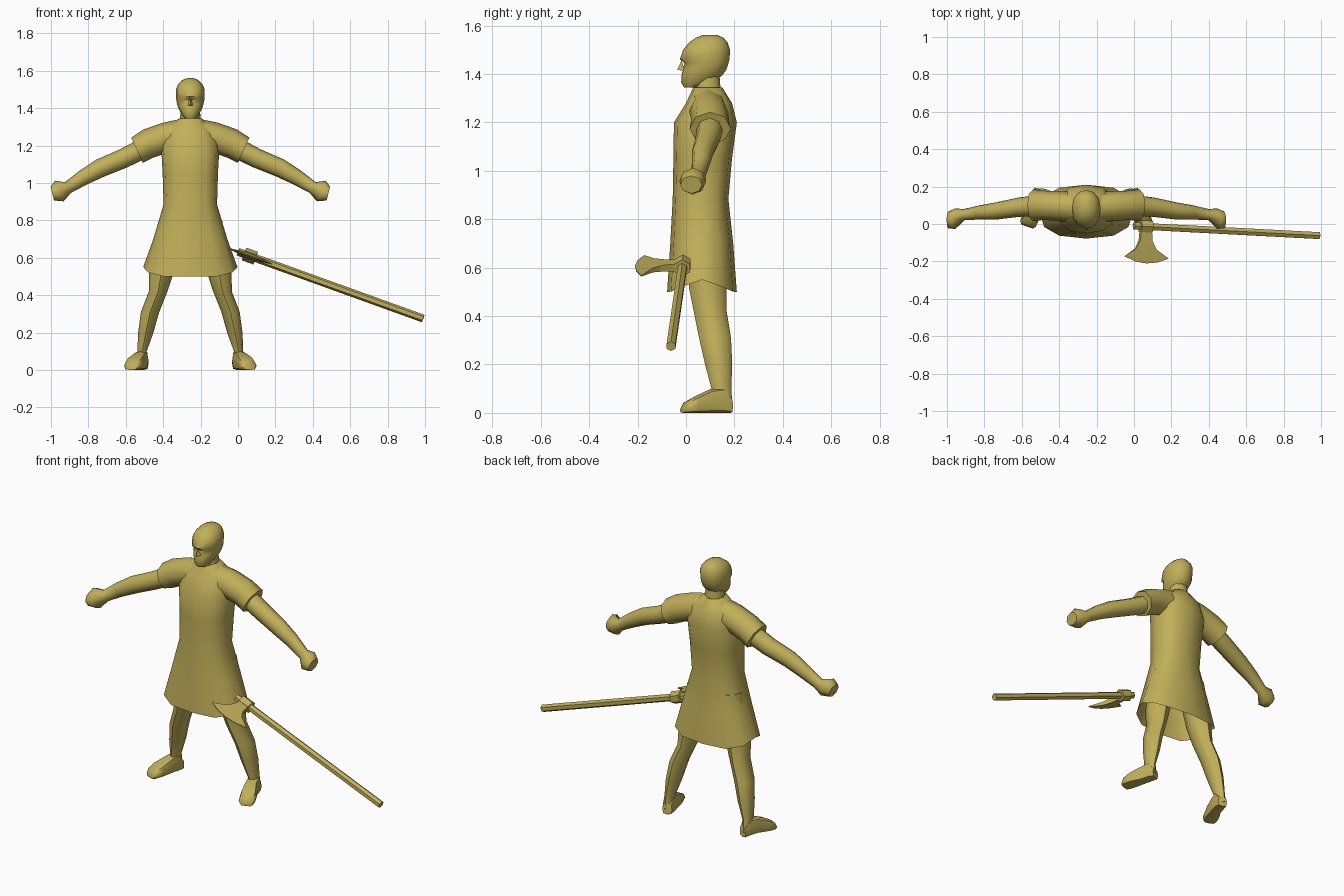
import bpy, bmesh, math
from mathutils import Vector

if "Cube" in bpy.data.objects:
    bpy.data.objects.remove(bpy.data.objects["Cube"])

CX = -0.255  # centre line of the figure
mat = bpy.data.materials.new("khaki")
mat.diffuse_color = (0.53, 0.43, 0.10, 1)
mat.use_nodes = True
mat.node_tree.nodes["Principled BSDF"].inputs["Base Color"].default_value = mat.diffuse_color


def finish(bm, name, angle):
    bmesh.ops.recalc_face_normals(bm, faces=bm.faces)
    me = bpy.data.meshes.new(name)
    bm.to_mesh(me)
    bm.free()
    me.materials.append(mat)
    ob = bpy.data.objects.new(name, me)
    bpy.context.collection.objects.link(ob)
    bpy.ops.object.select_all(action='DESELECT')
    ob.select_set(True)
    bpy.context.view_layer.objects.active = ob
    bpy.ops.object.shade_smooth_by_angle(angle=math.radians(angle))
    return ob


def loft(name, rings, n=10, power=1.0, caps=(True, True), angle=50, hem=0.0):
    """Skin rings given as (centre, u axis, v axis); hem lifts the first ring's sides."""
    bm = bmesh.new()
    loops = []
    for k, (c, u, v) in enumerate(rings):
        loop = []
        for i in range(n):
            t = 2 * math.pi * i / n
            cu, sv = math.cos(t), math.sin(t)
            p = (Vector(c) + Vector(u) * math.copysign(abs(cu) ** power, cu)
                 + Vector(v) * math.copysign(abs(sv) ** power, sv))
            if k == 0:
                p.z += hem * abs(cu) ** 6
            loop.append(bm.verts.new(p))
        loops.append(loop)
    for a, b in zip(loops, loops[1:]):
        for i in range(n):
            j = (i + 1) % n
            bm.faces.new((a[i], a[j], b[j], b[i]))
    if caps[0]:
        bm.faces.new(loops[0])
    if caps[1]:
        bm.faces.new(loops[-1])
    return finish(bm, name, angle)


def levels(rows):
    """Horizontal rings from (z, front y, back y, half width) on the centre line."""
    return [((CX, (f + b) / 2, z), (w, 0, 0), (0, (b - f) / 2, 0)) for z, f, b, w in rows]


# Tunic, open at the hem
loft("tunic", levels([
    (0.50, -0.078, 0.21, 0.252), (0.70, -0.065, 0.195, 0.198), (0.885, -0.055, 0.175, 0.143),
    (1.05, -0.052, 0.19, 0.148), (1.20, -0.05, 0.21, 0.156), (1.28, 0.0, 0.19, 0.13),
    (1.345, 0.03, 0.15, 0.062)]), n=12, power=0.8, caps=(False, True), hem=0.05)

# Neck and head
loft("neck", levels([(1.30, 0.03, 0.15, 0.06), (1.345, 0.035, 0.145, 0.055),
                     (1.41, 0.04, 0.14, 0.05)]))
loft("head", levels([
    (1.345, -0.008, 0.06, 0.030), (1.365, -0.02, 0.11, 0.046), (1.395, -0.018, 0.15, 0.062),
    (1.418, -0.014, 0.167, 0.070), (1.444, -0.006, 0.175, 0.075), (1.462, -0.025, 0.18, 0.077),
    (1.50, -0.012, 0.182, 0.077), (1.53, 0.012, 0.172, 0.064), (1.55, 0.04, 0.155, 0.043),
    (1.561, 0.07, 0.13, 0.018)]), n=12, power=0.92)

# Nose wedge
bm = bmesh.new()
nose = [bm.verts.new((CX + x, y, z)) for x, y, z in
        [(0, -0.018, 1.457), (-0.017, -0.005, 1.412), (0.017, -0.005, 1.412), (0, -0.036, 1.418)]]
for f in ((0, 1, 3), (0, 3, 2), (1, 2, 3), (0, 2, 1)):
    bm.faces.new([nose[i] for i in f])
finish(bm, "nose", 20)

for s, side in ((-1, "right"), (1, "left")):
    def arm_ring(dx, y, z, a, b, tilt):
        return ((CX + s * dx, y, z), (s * a * math.sin(tilt), 0, a * math.cos(tilt)), (0, b, 0))

    # Short sleeve
    loft(side + "_sleeve", [
        arm_ring(0.06, 0.09, 1.25, 0.09, 0.08, 0), arm_ring(0.14, 0.095, 1.24, 0.083, 0.08, 0.05),
        arm_ring(0.225, 0.10, 1.21, 0.08, 0.078, 0.3),
        arm_ring(0.285, 0.10, 1.175, 0.074, 0.085, 0.43)], n=8)

    # Arm with a closed fist
    loft(side + "_arm", [
        arm_ring(0.25, 0.10, 1.185, 0.055, 0.055, 0.4), arm_ring(0.36, 0.09, 1.13, 0.052, 0.052, 0.4),
        arm_ring(0.48, 0.07, 1.08, 0.050, 0.046, 0.45), arm_ring(0.57, 0.062, 1.03, 0.042, 0.038, 0.5),
        arm_ring(0.655, 0.05, 0.975, 0.033, 0.030, 0.5), arm_ring(0.70, 0.028, 0.957, 0.060, 0.055, 0.4),
        arm_ring(0.738, 0.022, 0.943, 0.038, 0.045, 0.25)], n=8)

    # Leg from hip to ankle
    loft(side + "_leg", [((CX + s * dx, y, z), (a, 0, 0), (0, b, 0)) for dx, y, z, a, b in [
        (0.095, 0.08, 0.80, 0.075, 0.085), (0.155, 0.09, 0.52, 0.066, 0.078),
        (0.172, 0.10, 0.42, 0.050, 0.068), (0.215, 0.12, 0.31, 0.049, 0.066),
        (0.238, 0.135, 0.20, 0.041, 0.056), (0.258, 0.146, 0.10, 0.025, 0.041),
        (0.260, 0.150, 0.03, 0.030, 0.042)]], n=8)

    # Foot, turned outwards
    loft(side + "_foot", [((CX + s * dx, y, h / 2), (w, s * w * 0.35, 0), (0, 0, h / 2))
                          for dx, y, w, h in [
        (0.250, 0.185, 0.026, 0.06), (0.258, 0.15, 0.034, 0.105), (0.272, 0.10, 0.034, 0.098),
        (0.297, 0.04, 0.044, 0.070), (0.312, 0.0, 0.042, 0.045), (0.316, -0.014, 0.030, 0.02)]],
        n=8, power=0.6)

# Axe frame: along the shaft, across it sideways, and out to the blade
head_end, butt = Vector((0.0, -0.01, 0.632)), Vector((0.99, -0.062, 0.275))
along = (butt - head_end).normalized()
up = along.cross(Vector((0, 1, 0))).normalized()
if up.z < 0:
    up = -up
out = up.cross(along).normalized()
if out.y > 0:
    out = -out
length = (butt - head_end).length


def rod(name, a, b, r, n):
    loft(name, [(head_end + along * d, up * r, out * r) for d in (a, b)], n=n, angle=35)


rod("axe_shaft", 0, length, 0.021, 6)
rod("axe_collar", 0.035, 0.10, 0.036, 6)

# Axe blade flaring towards a thin curved edge: (distance out, start, end, half thickness)
bm = bmesh.new()
rows = []
for o, a, b, t in [(0.0, 0.04, 0.095, 0.018), (0.075, 0.035, 0.105, 0.014),
                   (0.12, 0.015, 0.13, 0.010), (0.165, -0.045, 0.205, 0.002)]:
    row = []
    for sgn in (1, -1):
        for k in range(5):
            f = k / 4
            f = f if sgn > 0 else 1 - f
            bulge = 0.032 * (1 - (2 * f - 1) ** 2) if o > 0.15 else 0
            row.append(bm.verts.new(head_end + along * (a + (b - a) * f)
                                    + out * (o + bulge) + up * (sgn * t)))
    rows.append(row)
for p, q in zip(rows, rows[1:]):
    for i in range(10):
        j = (i + 1) % 10
        bm.faces.new((p[i], p[j], q[j], q[i]))
bm.faces.new(rows[0])
bm.faces.new(rows[-1])
finish(bm, "axe_blade", 30)
